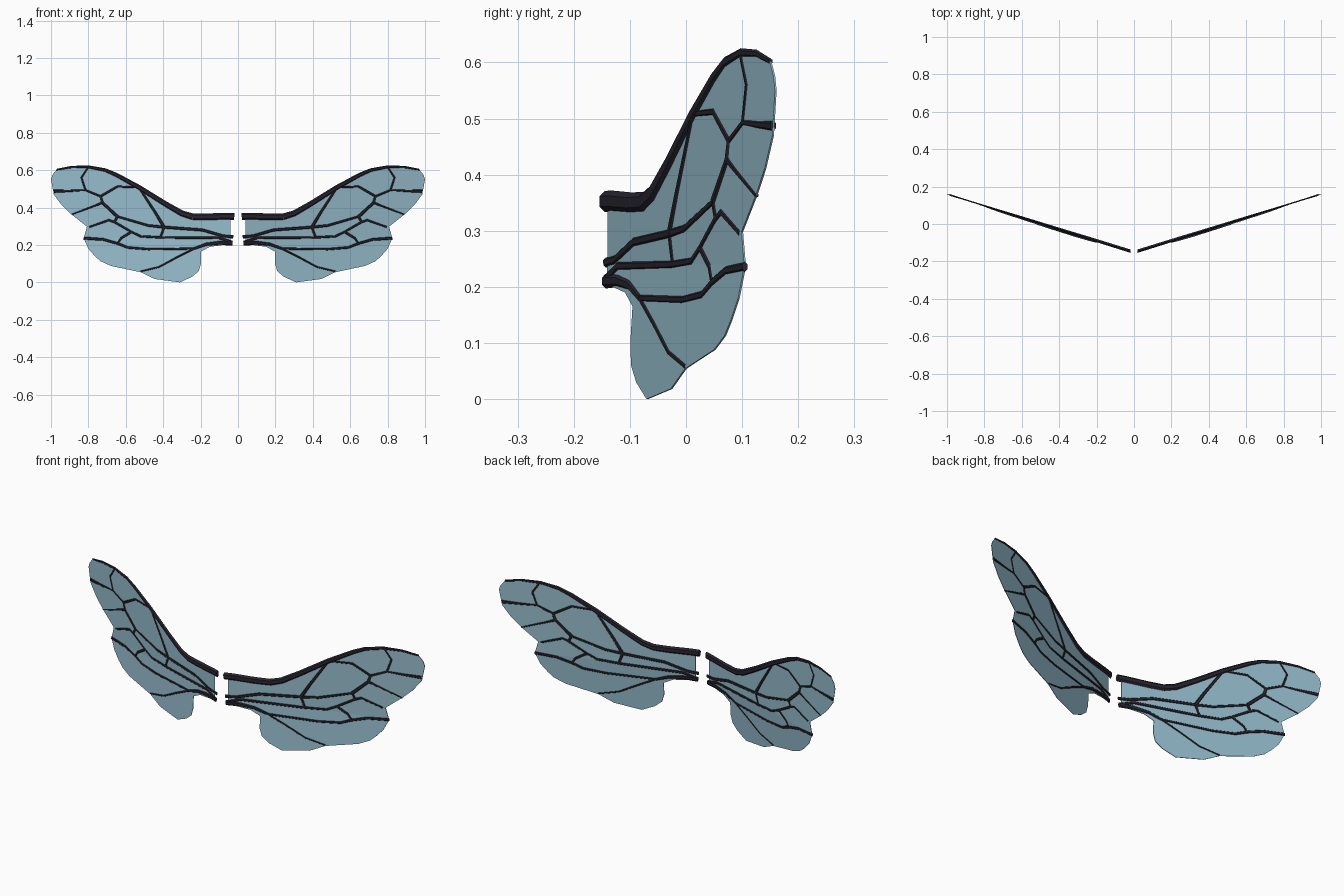
import bpy
import bmesh
import math
from mathutils import Vector

cube = bpy.data.objects.get("Cube")
if cube:
    bpy.data.objects.remove(cube, do_unlink=True)


def make_material(name, rgb):
    material = bpy.data.materials.new(name)
    material.use_nodes = True
    colour = (*rgb, 1.0)
    material.diffuse_color = colour
    shader = material.node_tree.nodes["Principled BSDF"]
    shader.inputs["Base Color"].default_value = colour
    shader.inputs["Roughness"].default_value = 0.7
    return material


membrane_blue = make_material("membrane blue", (0.30, 0.50, 0.60))
vein_black = make_material("vein black", (0.021, 0.018, 0.029))

HINGE = 0.24  # height where the hind wing bends slightly forward


def surface_y(x, z):
    """Depth of the swept-back wing surface at a place on its outline."""
    return -0.151 + 0.311 * x + 0.06 * (min(z, HINGE) - HINGE)


def finish(bm, name, material, side):
    """Turn a left-hand part into an object, flipped for the right side."""
    for vert in bm.verts:
        vert.co.x *= side
    bmesh.ops.recalc_face_normals(bm, faces=bm.faces)
    mesh = bpy.data.meshes.new(name)
    bm.to_mesh(mesh)
    bm.free()
    mesh.materials.append(material)
    bpy.context.collection.objects.link(bpy.data.objects.new(name, mesh))


def add_membrane(name, outline, side, thickness=0.003):
    bm = bmesh.new()
    bm.faces.new([bm.verts.new((x, 0, z)) for x, z in outline])
    geometry = bm.verts[:] + bm.edges[:] + bm.faces[:]
    bmesh.ops.bisect_plane(bm, geom=geometry, plane_co=(0, 0, HINGE), plane_no=(0, 0, 1))
    bmesh.ops.triangulate(bm, faces=bm.faces[:])
    for vert in bm.verts:
        vert.co.y = surface_y(vert.co.x, vert.co.z) - thickness / 2
    extruded = bmesh.ops.extrude_face_region(bm, geom=bm.faces[:], use_keep_orig=True)
    for item in extruded["geom"]:
        if isinstance(item, bmesh.types.BMVert):
            item.co.y += thickness
    finish(bm, name, membrane_blue, side)


def add_vein(name, path, start, end, side, sides=6):
    """Flattened tube along a path, tapering from one half width to another."""
    bm = bmesh.new()
    points = [Vector(p) for p in path]
    last = len(points) - 1
    rings = []
    for i, point in enumerate(points):
        before = (point - points[max(i - 1, 0)]).normalized()
        after = (points[min(i + 1, last)] - point).normalized()
        along = (before + after).normalized()
        across = Vector((-along.y, along.x))
        # widen the corners so that the tube keeps its thickness
        miter = 1 / max(0.7, along.dot(after if i < last else before))
        width = start + (end - start) * i / last
        depth = max(0.004, width * 0.55)
        ring = []
        for k in range(sides):
            angle = math.tau * k / sides
            spot = point + across * width * miter * math.cos(angle)
            y = surface_y(point.x, point.y) + 0.311 * (spot.x - point.x)
            ring.append(bm.verts.new((spot.x, y + depth * math.sin(angle), spot.y)))
        rings.append(ring)
    for low, high in zip(rings, rings[1:]):
        for k in range(sides):
            n = (k + 1) % sides
            bm.faces.new((low[k], low[n], high[n], high[k]))
    bm.faces.new(rings[0])
    bm.faces.new(rings[-1])
    finish(bm, name, vein_black, side)


# Junctions shared by several veins, as (x, z)
fork = (.395, .295)
cell_top = (.53, .508)
cell_corner = (.735, .46)
cell_side = (.725, .426)
mid_node = (.645, .352)
low_node = (.57, .27)
branch_node = (.66, .322)
outer_node = (.815, .493)
hind_node = (.645, .208)
hind_fork = (.235, .18)
crest = (.80, .617)

# Leading edge, also the top of the membrane outline
leading_edge = [(.24, .35), (.30, .368), (.39, .42), cell_top, (.65, .574),
                (.71, .60), crest, (.89, .616), (.97, .602)]
outer_edge = [(.992, .575), (1, .55), (.985, .47), (.94, .41), (.89, .363), (.808, .298)]
hind_edge = [(.825, .235), (.80, .18), (.765, .14), (.735, .113), (.68, .088),
             (.59, .069), (.52, .054), (.445, .018), (.31, 0), (.245, .03),
             (.21, .06), (.198, .10), (.198, .165), (.15, .19), (.04, .205)]
outline = [(.04, .345)] + leading_edge + outer_edge + hind_edge

# Veins: path, half width at the start, half width at the end
veins = {
    "leading_edge_root": ([(.02, .352), (.06, .353), (.17, .35), (.24, .351)], .019, .018),
    "leading_edge_vein": (leading_edge, .018, .005),
    "upper_root_vein": ([(.025, .243), (.08, .248), (.19, .28), fork], .009, .009),
    "cell_inner_vein": ([fork, (.44, .37), cell_top], .010, .007),
    "cell_lower_vein": ([fork, (.48, .304), mid_node], .009, .007),
    "cell_upper_vein": ([cell_top, (.645, .512), cell_corner, cell_side, mid_node], .006, .010),
    "fork_drop_vein": ([fork, (.415, .24)], .008, .007),
    "middle_vein": ([(.03, .213), (.10, .237), (.41, .24), (.52, .246), low_node], .009, .007),
    "middle_rise_vein": ([low_node, branch_node, mid_node], .007, .008),
    "middle_outer_vein": ([branch_node, (.69, .333), (.795, .296)], .008, .006),
    "middle_drop_vein": ([low_node, (.625, .236), hind_node], .008, .007),
    "tip_cell_vein": ([crest, (.837, .56), outer_node, cell_corner], .005, .007),
    "tip_side_vein": ([outer_node, (.90, .489), (.985, .487)], .005, .010),
    "outer_side_vein": ([cell_side, (.77, .408), (.89, .363)], .008, .004),
    "hind_root_vein": ([(.03, .21), (.10, .211), (.17, .203), hind_fork], .013, .008),
    "hind_main_vein": ([hind_fork, (.48, .177), (.59, .186), hind_node,
                        (.72, .229), (.825, .236)], .007, .009),
    "hind_lobe_vein": ([hind_fork, (.33, .132), (.42, .083), (.52, .058)], .006, .005),
}

# Both wings
for prefix, side in (("left", 1), ("right", -1)):
    add_membrane(prefix + "_wing_membrane", outline, side)
    for vein, (path, start, end) in veins.items():
        add_vein(prefix + "_" + vein, path, start, end, side)
